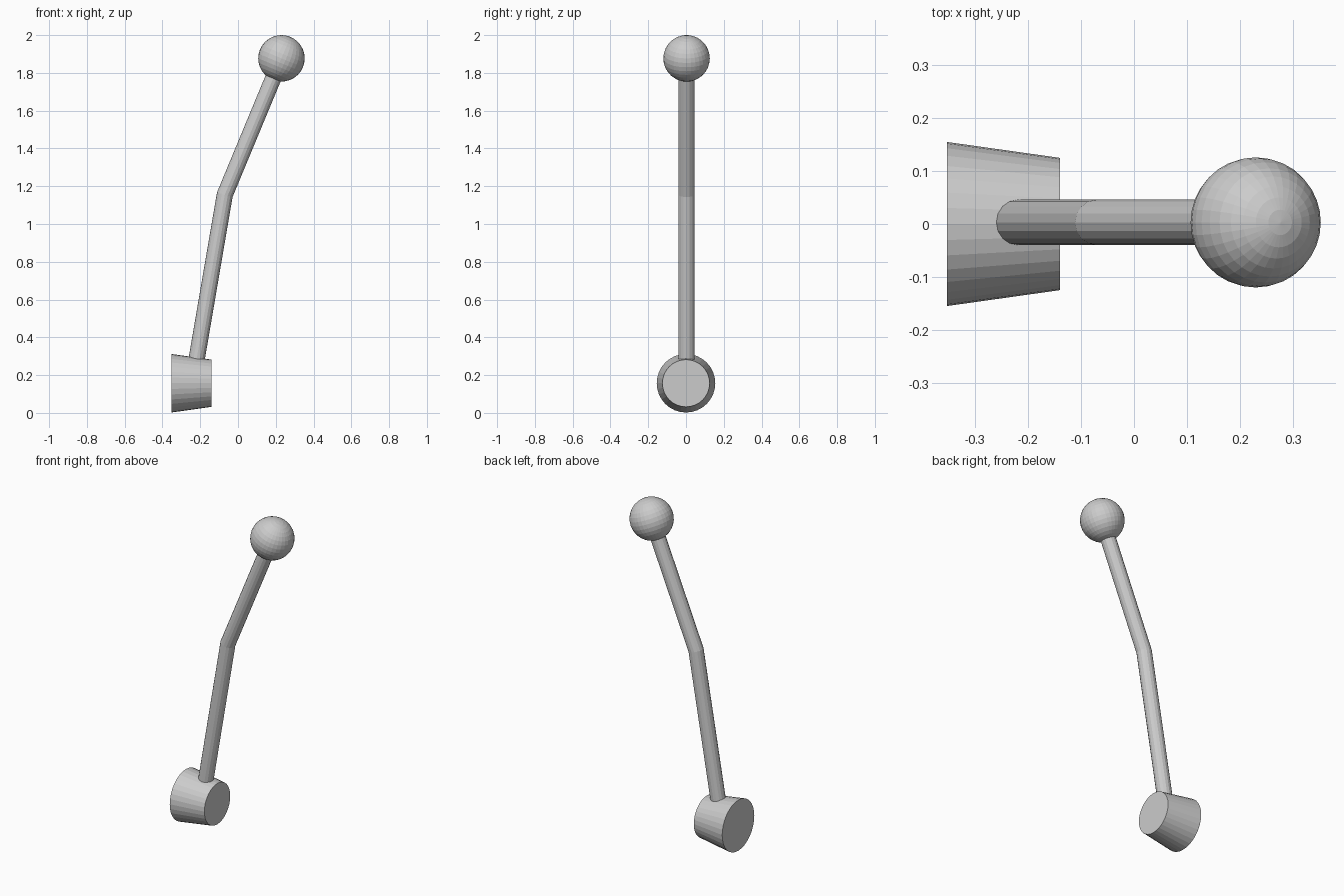
import bpy
from math import pi
from mathutils import Vector

if "Cube" in bpy.data.objects:
    bpy.data.objects.remove(bpy.data.objects["Cube"])

BEND = Vector((-0.07, 0.003, 1.155))
BALL = Vector((0.23, 0.003, 1.877))

# Tapered pivot hub lying along x
bpy.ops.mesh.primitive_cone_add(vertices=32, radius1=0.155, radius2=0.125, depth=0.213,
                                location=(-0.2465, 0, 0.157), rotation=(0, pi / 2, 0))
bpy.context.object.name = "pivot_hub"

# Bent lever rod
curve = bpy.data.curves.new("lever_rod", "CURVE")
curve.dimensions = "3D"
curve.bevel_depth = 0.043
curve.bevel_resolution = 6
curve.use_fill_caps = True
spline = curve.splines.new("POLY")
spline.use_smooth = False
path = [Vector((-0.224, 0.003, 0.255)), BEND, BEND.lerp(BALL, 0.92)]
spline.points.add(len(path) - 1)
for point, co in zip(spline.points, path):
    point.co = (*co, 1)
rod = bpy.data.objects.new("lever_rod", curve)
bpy.context.collection.objects.link(rod)

# Ball knob, its pole in line with the upper rod
bpy.ops.mesh.primitive_uv_sphere_add(segments=32, ring_count=16, radius=0.123, location=BALL)
knob = bpy.context.object
knob.name = "ball_knob"
knob.rotation_euler = (BALL - BEND).to_track_quat("Z", "Y").to_euler()
